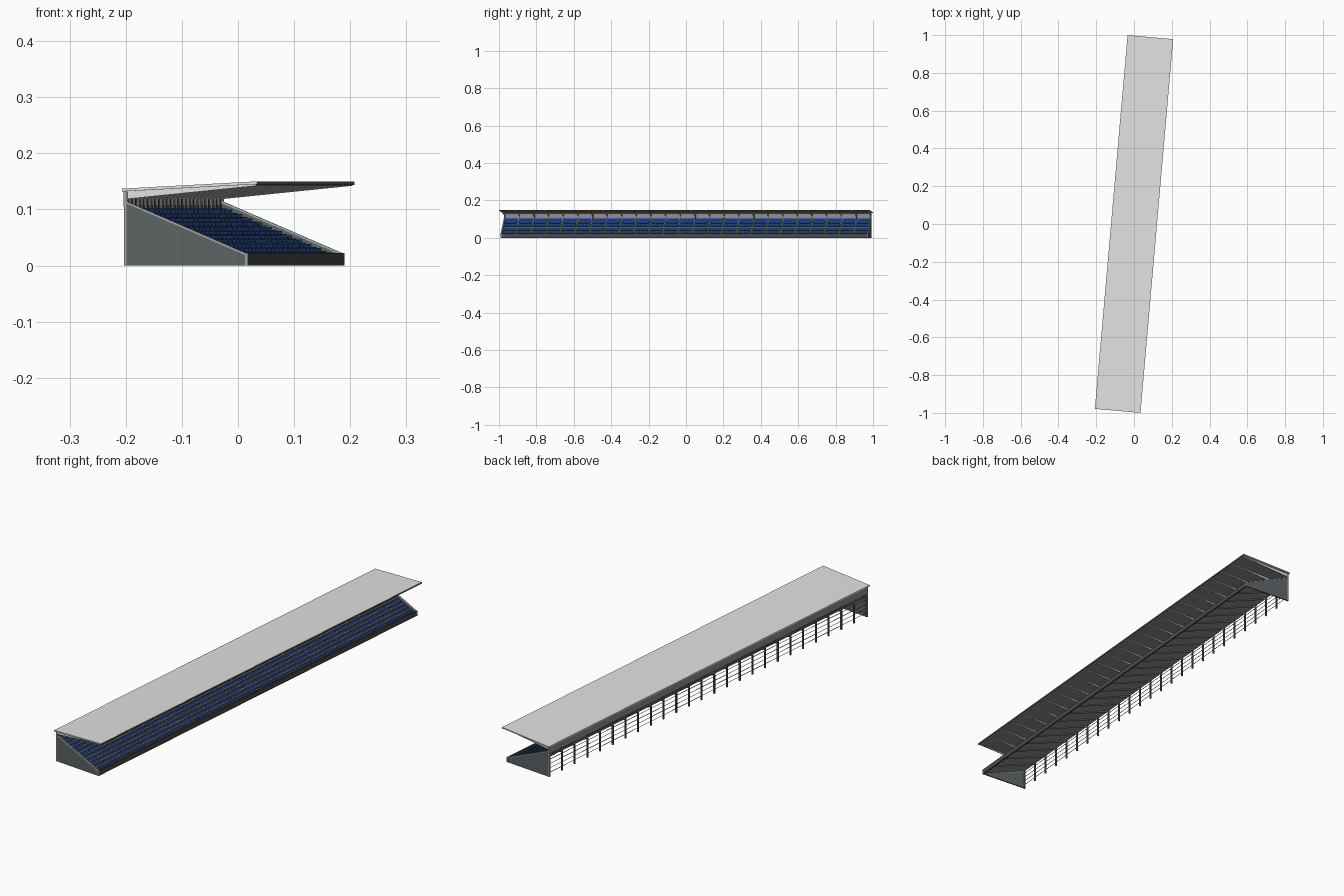
import bpy, bmesh
from math import radians
from mathutils import Matrix, Vector

cube = bpy.data.objects.get("Cube")
if cube:
    bpy.data.objects.remove(cube)

TURN = Matrix.Rotation(radians(-5), 3, 'Z')   # the whole stand is turned on plan
BAYS, ROWS, SEATS = 25, 12, 7
END = 0.985                                    # half length of the seating
PITCH = 2 * END / BAYS
BACK, FRONT = -0.117, 0.103


def material(name, r, g, b):
    m = bpy.data.materials.new(name)
    m.use_nodes = True
    m.diffuse_color = (r, g, b, 1)
    m.node_tree.nodes["Principled BSDF"].inputs["Base Color"].default_value = (r, g, b, 1)
    return m


roof_grey = material("roof light grey", 0.76, 0.76, 0.755)
soffit_grey = material("soffit grey", 0.28, 0.28, 0.27)
wall_grey = material("wall blue grey", 0.108, 0.123, 0.128)
trim_grey = material("trim pale grey", 0.36, 0.38, 0.38)
dark_grey = material("dark grey", 0.07, 0.07, 0.07)
post_grey = material("post grey", 0.12, 0.12, 0.12)
step_grey = material("step grey", 0.13, 0.13, 0.125)
seat_blue = material("seat blue", 0.042, 0.115, 0.41)


def rect(u0, u1, z0, z1):
    return [(u0, z0), (u1, z0), (u1, z1), (u0, z1)]


def build(name, mat, pieces):
    """Each piece is a cross-section (across, height) swept between two stations."""
    bm = bmesh.new()
    for profile, v0, v1 in pieces:
        near = [bm.verts.new(TURN @ Vector((u, v0, z))) for u, z in profile]
        far = [bm.verts.new(TURN @ Vector((u, v1, z))) for u, z in profile]
        bm.faces.new(near)
        bm.faces.new(far[::-1])
        n = len(profile)
        for i in range(n):
            j = (i + 1) % n
            bm.faces.new((near[j], near[i], far[i], far[j]))
    bmesh.ops.recalc_face_normals(bm, faces=bm.faces)
    mesh = bpy.data.meshes.new(name)
    bm.to_mesh(mesh)
    bm.free()
    mesh.materials.append(mat)
    obj = bpy.data.objects.new(name, mesh)
    bpy.context.collection.objects.link(obj)


# Frame stations, one at each bay line
stations = [-END + 0.003 + i * (2 * END - 0.006) / BAYS for i in range(BAYS + 1)]


def at_frames(profile, width):
    return [(profile, v - width / 2, v + width / 2) for v in stations]


# Roof: thin sloping sheet, darker lining and tapered ribs
build("roof_sheet", roof_grey,
      [([(-0.121, 0.132), (0.121, 0.145), (0.121, 0.15), (-0.121, 0.137)], -0.993, 0.993)])
build("roof_lining", soffit_grey,
      [([(-0.119, 0.13), (0.119, 0.143), (0.119, 0.146), (-0.119, 0.133)], -0.98, 0.98)])
build("roof_ribs", roof_grey,
      at_frames([(-0.118, 0.118), (0.118, 0.142), (0.118, 0.146), (-0.118, 0.133)], 0.004))
build("roof_front_edge", post_grey, [(rect(0.119, 0.1212, 0.1435, 0.149), -0.993, 0.993)])
build("rear_fascia", soffit_grey, [(rect(-0.119, -0.116, 0.104, 0.133), -END, END)])

# Stepped seating deck with a paler sloping underside
NOSE = FRONT - 0.008
RUN = (NOSE - BACK) / ROWS
RISE = 0.0076
rows = [(NOSE - i * RUN, 0.014 + i * RISE) for i in range(ROWS)]
deck = [(NOSE, 0.006)]
for u, z in rows:
    deck += [(u, z), (u - RUN, z)]
deck.append((BACK, 0.09))
build("seating_deck", step_grey, [(deck, -END + 0.005, END - 0.005)])
build("deck_underside", soffit_grey,
      [([(NOSE, 0.004), (NOSE, 0.007), (BACK, 0.091), (BACK, 0.088)], -END + 0.005, END - 0.005)])

# Seats: a continuous back along each row of a bay, and single pans
backs, pans = [], []
gap = 0.009
width = (PITCH - gap) / SEATS
for u, z in rows:
    rest = rect(u - 0.0165, u - 0.0145, z - 0.0005, z + 0.0094)
    pan = rect(u - 0.0145, u - 0.006, z + 0.002, z + 0.004)
    for bay in range(BAYS):
        start = -END + bay * PITCH + gap / 2
        backs.append((rest, start, start + PITCH - gap))
        for s in range(SEATS):
            v = start + s * width
            pans.append((pan, v + 0.0006, v + width - 0.0006))
build("seat_backs", seat_blue, backs)
build("seat_pans", seat_blue, pans)

# Sloping beams below the deck
build("raking_beams", soffit_grey,
      at_frames([(BACK, 0.082), (FRONT - 0.006, 0.001), (FRONT - 0.006, 0.007), (BACK, 0.09)], 0.004))

# Front wall
build("front_wall", dark_grey, [(rect(FRONT - 0.006, FRONT, 0, 0.022), -END, END)])

# End walls with pale coping and corner posts
wall = [(BACK, 0), (FRONT, 0), (FRONT, 0.019), (BACK, 0.114)]
coping = [(BACK, 0.112), (FRONT, 0.017), (FRONT, 0.021), (BACK, 0.116)]
walls, copings, corners = [], [], []
for side in (-1, 1):
    walls.append((wall, side * (END - 0.005), side * END))
    copings.append((coping, side * (END - 0.006), side * (END + 0.001)))
    corners.append((rect(BACK - 0.001, BACK + 0.004, 0, 0.133), side * (END - 0.005), side * (END + 0.001)))
    corners.append((rect(FRONT - 0.004, FRONT + 0.001, 0, 0.022), side * (END - 0.004), side * (END + 0.001)))
build("end_walls", wall_grey, walls)
build("end_copings", trim_grey, copings)
build("corner_posts", trim_grey, corners)

# Open back: posts and horizontal rails
build("rear_posts", post_grey, at_frames(rect(BACK, BACK + 0.006, 0, 0.132), 0.006))
rails = []
for i in range(5):
    z = 0.018 + i * 0.019
    rails.append((rect(BACK + 0.001, BACK + 0.0025, z, z + 0.0016), -END, END))
build("rear_rails", soffit_grey, rails)
